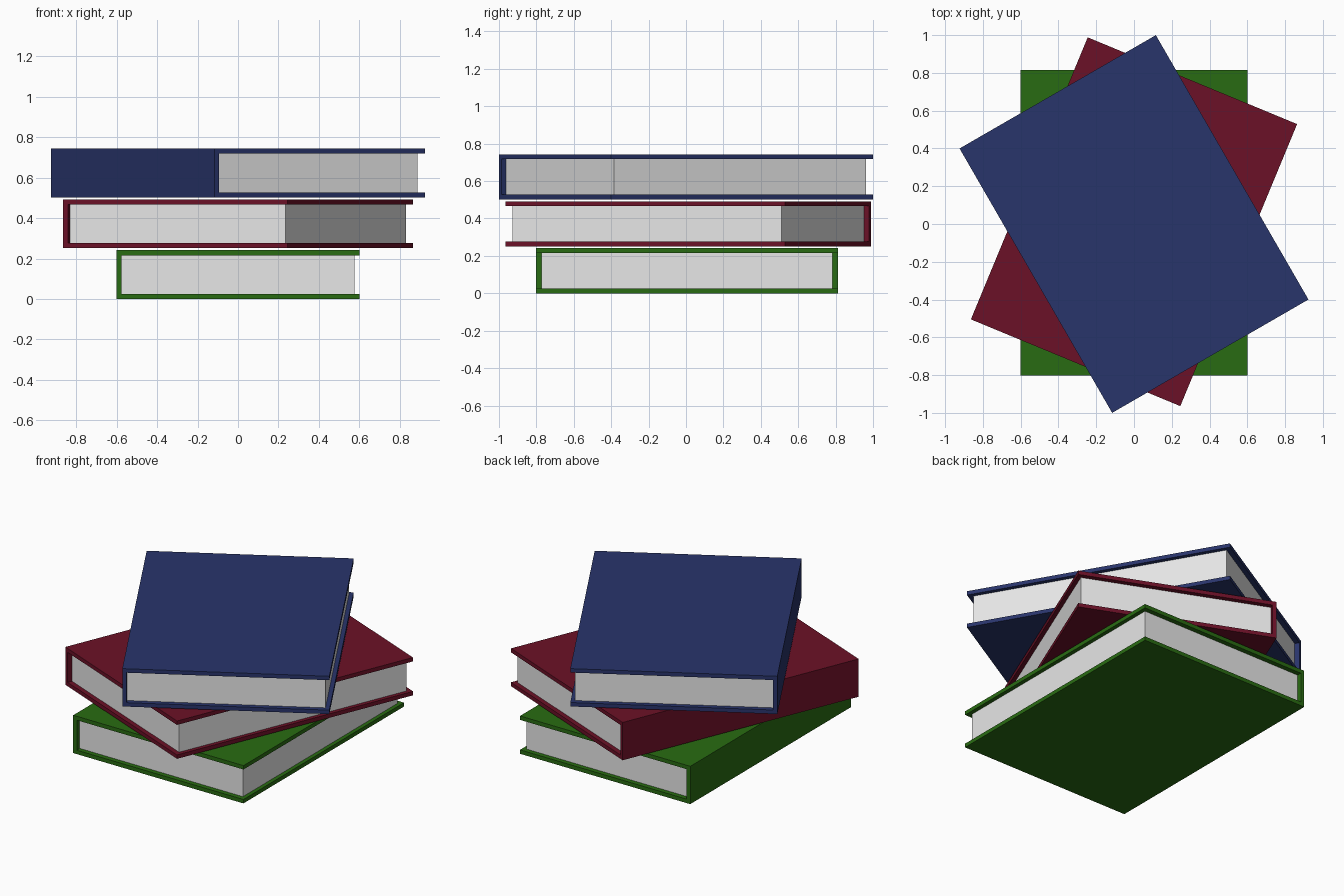
import bpy
import bmesh
import math

cube = bpy.data.objects.get("Cube")
if cube:
    bpy.data.objects.remove(cube, do_unlink=True)

WIDTH, LENGTH, HEIGHT = 1.2, 1.616, 0.241   # closed book
BOARD = 0.025                               # cover thickness
INSET = 0.03                                # pages set back at head and tail
PITCH = 0.251                               # spacing of the stack


def material(name, rgb):
    mat = bpy.data.materials.new(name)
    mat.use_nodes = True
    colour = (*rgb, 1)
    mat.diffuse_color = colour
    mat.node_tree.nodes["Principled BSDF"].inputs["Base Color"].default_value = colour
    return mat


def extruded(name, profile, length, mat):
    """Extrude an x-z profile along y, centred on y = 0."""
    bm = bmesh.new()
    face = bm.faces.new([bm.verts.new((x, -length / 2, z)) for x, z in profile])
    grown = bmesh.ops.extrude_face_region(bm, geom=[face], use_keep_orig=True)
    verts = [v for v in grown["geom"] if isinstance(v, bmesh.types.BMVert)]
    bmesh.ops.translate(bm, verts=verts, vec=(0, length, 0))
    bmesh.ops.recalc_face_normals(bm, faces=bm.faces)
    mesh = bpy.data.meshes.new(name)
    bm.to_mesh(mesh)
    bm.free()
    mesh.materials.append(mat)
    obj = bpy.data.objects.new(name, mesh)
    bpy.context.collection.objects.link(obj)
    return obj


def book(name, level, y, angle, cover_mat):
    w, top = WIDTH / 2, HEIGHT - BOARD
    inner = BOARD - w
    # Two boards joined by a flat spine on the -x side
    cover = extruded(name + "_cover",
                     [(-w, 0), (w, 0), (w, BOARD), (inner, BOARD),
                      (inner, top), (w, top), (w, HEIGHT), (-w, HEIGHT)],
                     LENGTH, cover_mat)
    # Page block held between the boards
    fore = w - BOARD
    pages = extruded(name + "_pages",
                     [(inner, BOARD), (fore, BOARD), (fore, top), (inner, top)],
                     LENGTH - 2 * INSET, page_mat)
    for obj in (cover, pages):
        obj.location = (0, y, level * PITCH)
        obj.rotation_euler.z = math.radians(angle)


page_mat = material("page_white", (0.8, 0.8, 0.8))
green = material("cover_green", (0.022, 0.148, 0.006))
red = material("cover_red", (0.148, 0.0055, 0.02))
blue = material("cover_blue", (0.022, 0.035, 0.148))

# Stack from the bottom up
book("bottom_book", 0, 0.006, 0, green)
book("middle_book", 1, 0.012, -22.5, red)
book("top_book", 2, 0, 30, blue)
